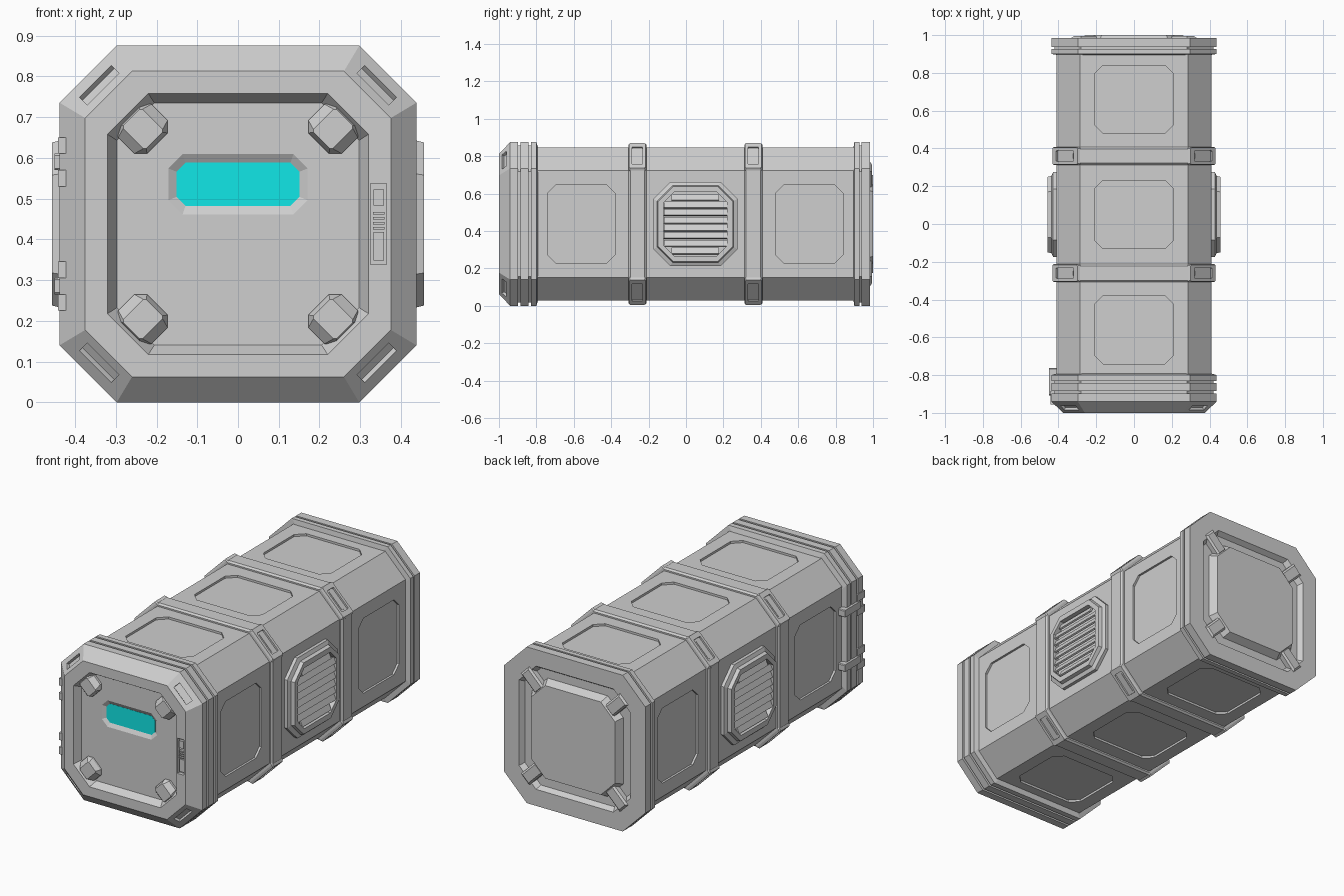
import bpy, bmesh, math
from mathutils import Matrix, Vector

cube = bpy.data.objects.get("Cube")
if cube:
    bpy.data.objects.remove(cube, do_unlink=True)

MID = 0.4375          # height of the long axis
SIGNS = (-1, 1)
X, Y, Z = Vector((1, 0, 0)), Vector((0, 1, 0)), Vector((0, 0, 1))


def material(name, rgb):
    mat = bpy.data.materials.new(name)
    mat.use_nodes = True
    mat.diffuse_color = (*rgb, 1)
    bsdf = next(n for n in mat.node_tree.nodes if n.type == 'BSDF_PRINCIPLED')
    bsdf.inputs["Base Color"].default_value = (*rgb, 1)
    return mat


GREY = material("hull grey", (0.62, 0.62, 0.62))
CYAN = material("screen cyan", (0.006, 0.83, 0.83))


def frame(n, v, origin=(0, 0, 0)):
    """Matrix whose local z is n and local y is v, origin relative to the axis."""
    n, v = n.normalized(), v.normalized()
    m = Matrix((v.cross(n), v, n)).transposed().to_4x4()
    m.translation = Vector(origin) + MID * Z
    return m


def add_loft(bm, rings, m):
    """Skin chamfered rectangles (t, half u, half v, chamfer) and cap both ends."""
    part = bmesh.new()
    loops = []
    for t, a, b, c in rings:
        pts = [(a, b - c), (a - c, b), (c - a, b), (-a, b - c),
               (-a, c - b), (c - a, -b), (a - c, -b), (a, c - b)]
        loops.append([part.verts.new((p, q, t)) for p, q in pts])
    for lo, hi in zip(loops, loops[1:]):
        for i in range(8):
            j = (i + 1) % 8
            part.faces.new((lo[i], lo[j], hi[j], hi[i]))
    part.faces.new(loops[0][::-1])
    part.faces.new(loops[-1])
    bmesh.ops.remove_doubles(part, verts=part.verts, dist=1e-5)
    bmesh.ops.recalc_face_normals(part, faces=part.faces)
    part.transform(m)
    tmp = bpy.data.meshes.new("tmp")
    part.to_mesh(tmp)
    part.free()
    bm.from_mesh(tmp)
    bpy.data.meshes.remove(tmp)


def build(name, pieces, mat=GREY):
    """One object from a list of (rings, matrix)."""
    bm = bmesh.new()
    for rings, m in pieces:
        add_loft(bm, rings, m)
    mesh = bpy.data.meshes.new(name)
    bm.to_mesh(mesh)
    bm.free()
    mesh.materials.append(mat)
    ob = bpy.data.objects.new(name, mesh)
    bpy.context.scene.collection.objects.link(ob)
    return ob


def box(a, b, t0, t1, c=0.0):
    return [(t0, a, b, c), (t1, a, b, c)]


def carve(target, pieces):
    cutter = build("cutter", pieces)
    cutter.hide_render = True
    mod = target.modifiers.new("cut", 'BOOLEAN')
    mod.operation, mod.solver, mod.object = 'DIFFERENCE', 'EXACT', cutter
    bpy.context.view_layer.objects.active = target
    bpy.ops.object.modifier_apply(modifier=mod.name)
    bpy.data.objects.remove(cutter, do_unlink=True)


def octagon(t, h, c):
    return (t, h, h, c)


def corners():
    """Outward diagonal and tangent of the four long corners."""
    for sx in SIGNS:
        for sz in SIGNS:
            yield (X * sx + Z * sz).normalized(), (X * sx - Z * sz).normalized()


ALONG = frame(Y, Z)
FRONT = frame(-Y, Z)

# Hull with shallow panels on all four flat sides
hull = build("hull", [([octagon(-0.85, 0.41, 0.125), octagon(0.94, 0.41, 0.125)], ALONG)])
panels = []
for y in (-0.56, 0.05, 0.66):
    for s in SIGNS:
        panels.append((box(0.21, 0.18, 0.398, 0.45, 0.045), frame(Z * s, Y, Y * y)))
        if y != 0.05:
            panels.append((box(0.18, 0.21, 0.398, 0.45, 0.045), frame(X * s, Z, Y * y)))
carve(hull, panels)

# Front cap: grooved collar, sloped rim and recessed door
collar = [(-0.79, 0.405), (-0.80, 0.4375), (-0.83, 0.4375), (-0.83, 0.42),
          (-0.842, 0.42), (-0.842, 0.4375), (-0.885, 0.4375), (-0.885, 0.42),
          (-0.897, 0.42), (-0.897, 0.4375), (-0.94, 0.4375)]
rings = [octagon(-y, h, 0.14) for y, h in collar]
rings += [octagon(1.0, 0.375, 0.115), octagon(1.0, 0.32, 0.1), octagon(0.96, 0.297, 0.092)]
front_cap = build("front_cap", [(rings, FRONT)])

WINDOW = Z * 0.0975
LATCH = X * 0.345
cuts = [([(0.945, 0.151, 0.053, 0.022), (0.948, 0.151, 0.053, 0.022),
          (0.96, 0.171, 0.074, 0.035), (0.97, 0.171, 0.074, 0.035)], frame(-Y, Z, WINDOW)),
        (box(0.02, 0.099, 0.98, 1.02), frame(-Y, Z, LATCH))]
for d, tangent in corners():
    cuts.append((box(0.018, 0.055, -0.015, 0.03),
                 frame(d * 0.65 - Y * 0.76, tangent, d * 0.481 - Y * 0.972)))
carve(front_cap, cuts)

# Lit screen in the door
build("screen", [(box(0.151, 0.053, 0.944, 0.949, 0.022), frame(-Y, Z, WINDOW))], CYAN)

# Sliding latch: two blocks with grip ribs between
latch = [(box(0.013, 0.02, 0.975, 0.995), frame(-Y, Z, LATCH + Z * 0.065)),
         (box(0.013, 0.035, 0.975, 0.99), frame(-Y, Z, LATCH - Z * 0.055))]
for i in range(4):
    latch.append((box(0.014, 0.003, 0.975, 0.994), frame(-Y, Z, LATCH + Z * (0.012 * i - 0.01))))
build("latch", latch)

# Door corner studs
build("door_studs", [([(0.955, 0.05, 0.058, 0.022), (0.972, 0.05, 0.058, 0.022),
                       (0.998, 0.04, 0.033, 0.005)], frame(-Y, t, d * 0.33))
                     for d, t in corners()])

# Hinges on one side of the door
hinges = []
for z in (0.1525, -0.1525):
    hinges.append((box(0.072, 0.02, 0.40, 0.45, 0.004), frame(-X, Z, Z * z - Y * 0.835)))
    for dz in (-0.04, 0.04):
        hinges.append((box(0.035, 0.02, 0.41, 0.442), frame(-X, Z, Z * (z + dz) - Y * 0.92)))
build("hinges", hinges)

# Rear cap: grooved collar, channel and raised centre panel
collar = [(0.895, 0.405), (0.90, 0.4375), (0.927, 0.4375), (0.927, 0.42),
          (0.938, 0.42), (0.938, 0.4375), (0.985, 0.4375)]
rings = [octagon(y, h, 0.14) for y, h in collar]
rings += [octagon(0.985, 0.345, 0.105), octagon(0.958, 0.328, 0.1),
          octagon(0.958, 0.282, 0.096), octagon(1.0, 0.26, 0.088)]
build("rear_cap", [(rings, ALONG)])
build("rear_struts", [([(0.95, 0.065, 0.036, 0), (0.985, 0.065, 0.036, 0),
                        (0.994, 0.055, 0.026, 0)], frame(Y, t, d * 0.368))
                      for d, t in corners()])

# Two bands round the hull, with slotted tie-down clips on the corners
bands, clips = [], []
for y in (-0.26, 0.36):
    bands.append(([octagon(y - 0.048, 0.405, 0.125), octagon(y - 0.048, 0.418, 0.13),
                   octagon(y - 0.038, 0.427, 0.135), octagon(y + 0.038, 0.427, 0.135),
                   octagon(y + 0.048, 0.418, 0.13), octagon(y + 0.048, 0.405, 0.125)], ALONG))
    for d, t in corners():
        m = frame(d, t, Y * y)
        clips.append(([(0.46, 0.048, 0.1, 0.006), (0.505, 0.048, 0.1, 0.006),
                       (0.518, 0.044, 0.094, 0.006), (0.518, 0.028, 0.066, 0.004),
                       (0.495, 0.028, 0.066, 0.004)], m))
        clips.append((box(0.012, 0.056, 0.49, 0.511), m))
build("bands", bands)
build("tie_down_clips", clips)

# Side vents: stepped housing and tilted louvres
housings, louvres = [], []
for s in SIGNS:
    housings.append(([octagon(0.40, 0.225, 0.09), octagon(0.428, 0.225, 0.09),
                      octagon(0.437, 0.205, 0.082), octagon(0.457, 0.2, 0.08),
                      octagon(0.457, 0.17, 0.055), octagon(0.425, 0.17, 0.055)],
                     frame(X * s, Z, Y * 0.05)))
    for i in range(8):
        z = (i - 3.5) * 0.041
        half = 0.168 - max(0, abs(z) + 0.012 - 0.115)
        tilt = X * s + Z * 0.45
        louvres.append((box(half, 0.0175, -0.006, 0.004),
                        frame(tilt, Z - X * s * 0.45, X * s * 0.444 + Y * 0.05 + Z * z)))
build("vent_housings", housings)
build("vent_louvres", louvres)
